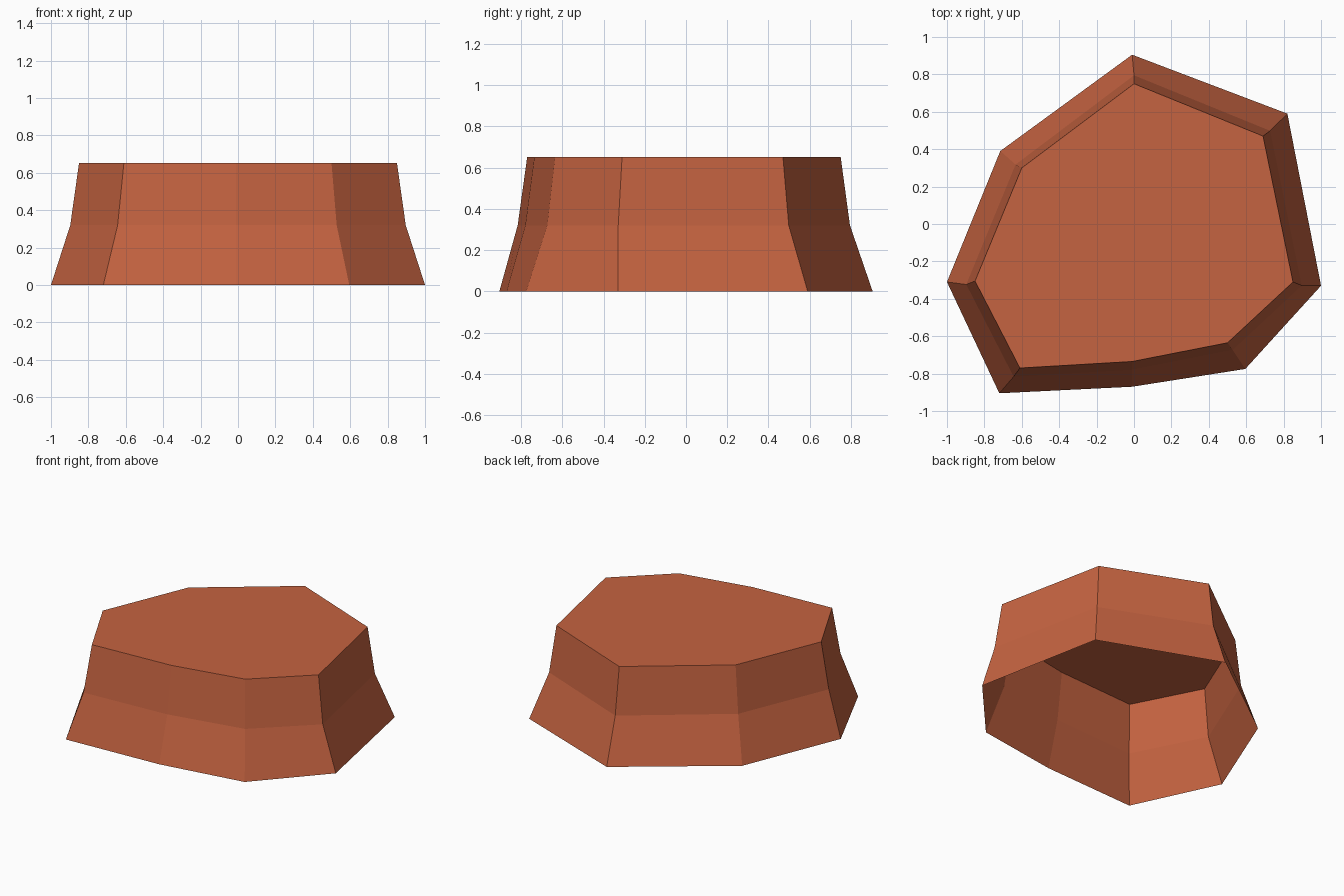
import bpy, bmesh

if "Cube" in bpy.data.objects:
    bpy.data.objects.remove(bpy.data.objects["Cube"])

# One flat terracotta colour
clay = bpy.data.materials.new("terracotta")
clay.diffuse_color = (0.56, 0.125, 0.052, 1)
clay.use_nodes = True
clay.node_tree.nodes["Principled BSDF"].inputs["Base Color"].default_value = clay.diffuse_color

# Irregular eight-sided outlines: flared rim, waist, top
rim = [(-0.01, 0.905), (0.82, 0.59), (1.0, -0.33), (0.595, -0.775),
       (-0.01, -0.87), (-0.72, -0.905), (-1.0, -0.31), (-0.715, 0.39)]
top = [(0.0, 0.75), (0.69, 0.47), (0.85, -0.31), (0.50, -0.635),
       (-0.01, -0.735), (-0.61, -0.77), (-0.85, -0.305), (-0.60, 0.30)]
waist = [(x * 1.055, y * 1.06) for x, y in top]

# Thin shell: stacked rings, capped on top, open underneath
bm = bmesh.new()
rings = [[bm.verts.new((x, y, z)) for x, y in outline]
         for outline, z in ((rim, 0.0), (waist, 0.32), (top, 0.652))]
for low, high in zip(rings, rings[1:]):
    for i in range(8):
        j = (i + 1) % 8
        bm.faces.new((low[i], high[i], high[j], low[j]))
bm.faces.new(rings[-1])
bmesh.ops.recalc_face_normals(bm, faces=bm.faces)

# Make sure the cap faces up, so the outside is the front side
bm.normal_update()
if max(bm.faces, key=lambda f: f.calc_center_median().z).normal.z < 0:
    bmesh.ops.reverse_faces(bm, faces=bm.faces)

mesh = bpy.data.meshes.new("rock_plateau")
bm.to_mesh(mesh)
bm.free()
mesh.materials.append(clay)
bpy.context.collection.objects.link(bpy.data.objects.new("rock_plateau", mesh))
